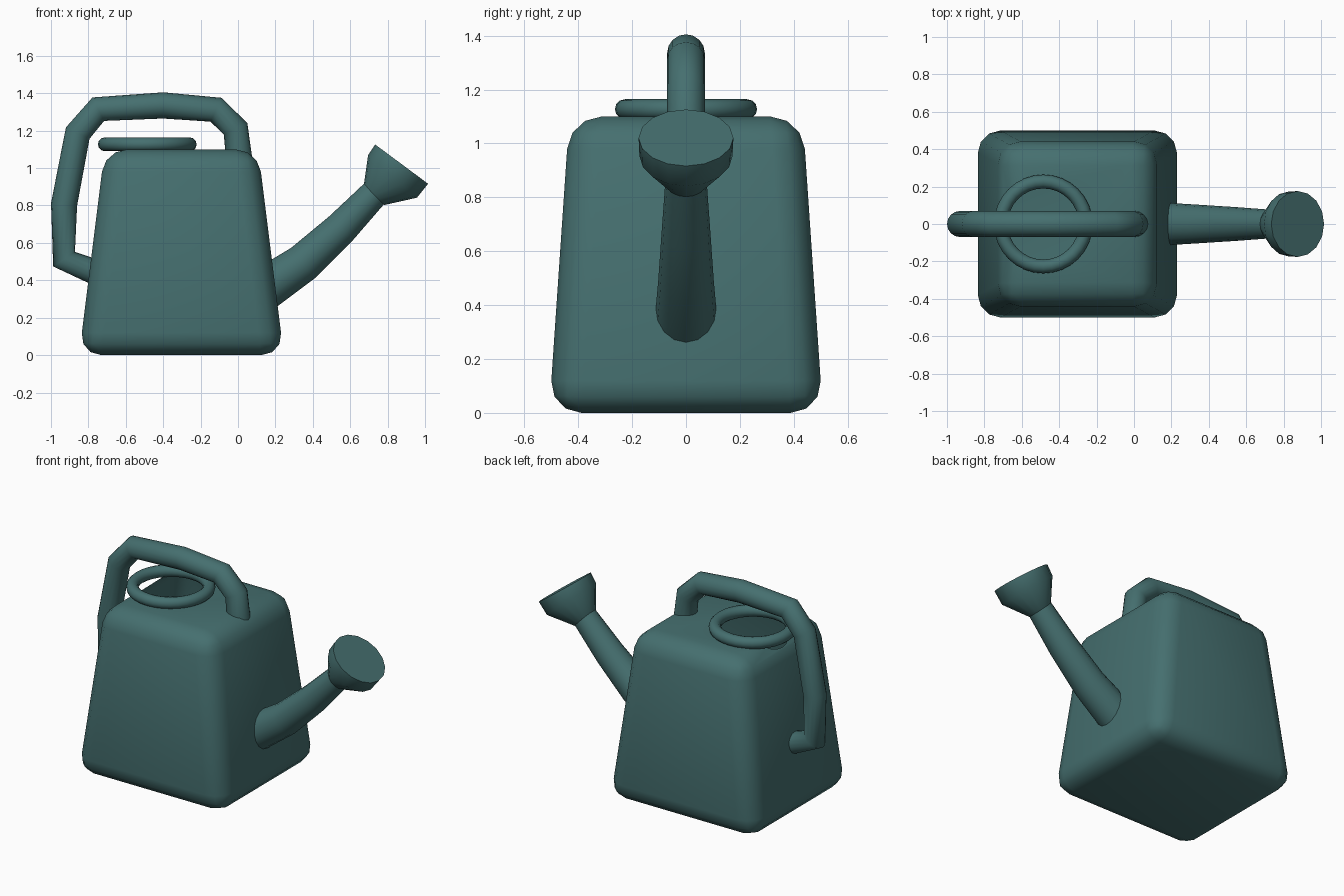
import bpy, bmesh, math
from mathutils import Vector

if "Cube" in bpy.data.objects:
    bpy.data.objects.remove(bpy.data.objects["Cube"])

mat = bpy.data.materials.new("dark_teal")
mat.diffuse_color = (0.06, 0.16, 0.16, 1)
mat.use_nodes = True
mat.node_tree.nodes["Principled BSDF"].inputs["Base Color"].default_value = mat.diffuse_color


def add_object(name, bm, angle=40):
    bmesh.ops.recalc_face_normals(bm, faces=bm.faces[:])
    me = bpy.data.meshes.new(name)
    bm.to_mesh(me)
    bm.free()
    me.polygons.foreach_set("use_smooth", [True] * len(me.polygons))
    me.set_sharp_from_angle(angle=math.radians(angle))
    me.materials.append(mat)
    ob = bpy.data.objects.new(name, me)
    bpy.context.collection.objects.link(ob)
    return ob


def tube(name, path, sides, angle=40):
    """Sweep a circle along (x, z, radius) points in the y = 0 plane."""
    bm = bmesh.new()
    pts = [Vector((x, 0, z)) for x, z, r in path]
    rings = []
    for i, (x, z, r) in enumerate(path):
        t = Vector()
        if i > 0:
            t += (pts[i] - pts[i - 1]).normalized()
        if i < len(pts) - 1:
            t += (pts[i + 1] - pts[i]).normalized()
        t.normalize()
        side, up = Vector((0, 1, 0)), Vector((-t.z, 0, t.x))
        angles = [2 * math.pi * k / sides for k in range(sides)]
        rings.append([bm.verts.new(pts[i] + r * (math.cos(a) * side + math.sin(a) * up))
                      for a in angles])
    for a, b in zip(rings, rings[1:]):
        for k in range(sides):
            j = (k + 1) % sides
            bm.faces.new((a[k], a[j], b[j], b[k]))
    bm.faces.new(rings[0])
    bm.faces.new(rings[-1])
    return add_object(name, bm, angle)


# body: tapered box with rounded edges
CX = -0.3025
HOLE_X, HOLE_R = -0.485, 0.21
bm = bmesh.new()
bmesh.ops.create_cube(bm, size=2)
for v in bm.verts:
    top = v.co.z > 0
    v.co = Vector((CX + v.co.x * (0.41 if top else 0.5475),
                   v.co.y * (0.433 if top else 0.508), 1.1 if top else 0))
bmesh.ops.bevel(bm, geom=bm.edges[:], offset=0.12, offset_type='OFFSET', segments=3,
                profile=0.5, affect='EDGES', clamp_overlap=True)
body = add_object("body", bm)

# filling hole: cut, then leave the body as a thin open shell
bm = bmesh.new()
bmesh.ops.create_cone(bm, cap_ends=True, segments=32, radius1=HOLE_R, radius2=HOLE_R, depth=0.8)
bmesh.ops.translate(bm, verts=bm.verts[:], vec=(HOLE_X, 0, 0.95))
cutter = add_object("hole_cutter", bm)
mod = body.modifiers.new("hole", 'BOOLEAN')
mod.object = cutter
mod.operation = 'DIFFERENCE'
mod.solver = 'EXACT'
deps = bpy.context.evaluated_depsgraph_get()
mesh = bpy.data.meshes.new_from_object(body.evaluated_get(deps))
body.modifiers.clear()
body.data = mesh
bpy.data.objects.remove(cutter)
bm = bmesh.new()
bm.from_mesh(mesh)
inner = [f for f in bm.faces
         if all(math.hypot(v.co.x - HOLE_X, v.co.y) < HOLE_R + 0.002 for v in f.verts)]
bmesh.ops.delete(bm, geom=inner, context='FACES')
bm.to_mesh(mesh)
bm.free()

# rim around the filling hole
bpy.ops.mesh.primitive_torus_add(location=(HOLE_X, 0, 1.127), major_segments=32,
                                 minor_segments=12, major_radius=0.227, minor_radius=0.037)
rim = bpy.context.object
rim.name = "filler_rim"
rim.data.materials.append(mat)
bpy.ops.object.shade_smooth()

# handle: angular loop from the back of the body over to the top
R = 0.07
tube("handle", [(x, z, R) for x, z in (
    (-0.74, 0.435), (-0.93, 0.513), (-0.93, 0.805), (-0.857, 1.187), (-0.747, 1.315),
    (-0.40, 1.335), (-0.118, 1.312), (-0.013, 1.21), (0.006, 1.05))], 16, 70)

# spout: tapering bent tube
tube("spout", [(0.10, 0.325, 0.118), (0.347, 0.492, 0.103), (0.55, 0.677, 0.09),
               (0.735, 0.87, 0.076)], 16)

# rose: flared head with a flat face
tube("rose", [(0.727, 0.857, 0.077), (0.826, 0.955, 0.173), (0.875, 1.021, 0.176)], 16, 45)
